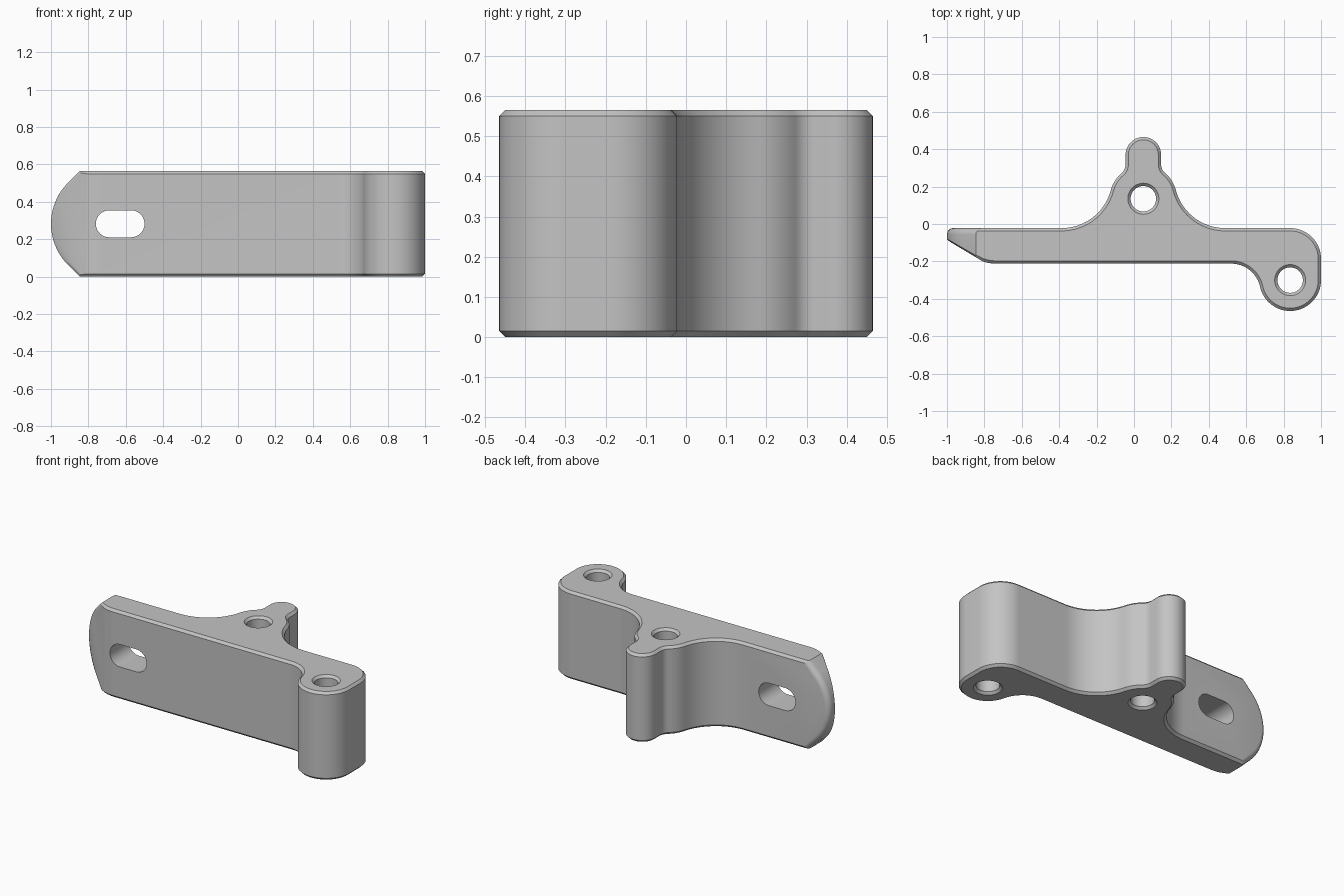
import bpy
import bmesh
from math import cos, sin, radians, atan2, degrees, sqrt, tan
from mathutils import Vector

if "Cube" in bpy.data.objects:
    bpy.data.objects.remove(bpy.data.objects["Cube"])

HEIGHT = 0.565
MID = HEIGHT / 2
CHAMFER = 0.015
FRONT, BACK = -0.212, -0.022


def arc(cx, cy, r, start, end, step=5):
    """Points on an arc, angles in degrees, either direction."""
    n = max(2, round(abs(end - start) / step))
    angles = [radians(start + (end - start) * i / n) for i in range(n + 1)]
    return [(cx + r * cos(a), cy + r * sin(a)) for a in angles]


def tidy(points):
    """Drop points that repeat the one before."""
    return [p for i, p in enumerate(points)
            if (Vector(p) - Vector(points[i - 1])).length > 1e-4]


def make_object(name, bm):
    bmesh.ops.recalc_face_normals(bm, faces=bm.faces)
    mesh = bpy.data.meshes.new(name)
    bm.to_mesh(mesh)
    bm.free()
    obj = bpy.data.objects.new(name, mesh)
    bpy.context.collection.objects.link(obj)
    return obj


def prism(points, low, high, axis="Z"):
    """Extrude an outline along Z, or an (x, z) outline along Y."""
    bm = bmesh.new()

    def place(p, d):
        return (p[0], p[1], d) if axis == "Z" else (p[0], d, p[1])
    rings = [[bm.verts.new(place(p, d)) for p in tidy(points)] for d in (low, high)]
    caps = [bm.faces.new(ring) for ring in rings]
    n = len(rings[0])
    for i in range(n):
        j = (i + 1) % n
        bm.faces.new((rings[0][i], rings[0][j], rings[1][j], rings[1][i]))
    bmesh.ops.recalc_face_normals(bm, faces=bm.faces)
    return bm, caps


def bevel_rim(bm, edges, offset, segments=1):
    bmesh.ops.bevel(bm, geom=edges, offset=offset, offset_type='OFFSET',
                    segments=segments, profile=0.5, affect='EDGES')


def cut(target, cutter):
    """Subtract a cutter, then remove it."""
    mod = target.modifiers.new("cut", 'BOOLEAN')
    mod.operation = 'DIFFERENCE'
    mod.solver = 'EXACT'
    mod.object = cutter
    bpy.context.view_layer.objects.active = target
    bpy.ops.object.modifier_apply(modifier=mod.name)
    bpy.data.objects.remove(cutter)


# Round bosses: centre and radius
END_X, END_Y, END_R = 0.835, -0.30, 0.165
HUB_X, HUB_Y, HUB_R = 0.05, 0.135, 0.18

# Fillet between the front wall and the end boss
fx = 0.52
dx, dy = END_X - fx, END_Y - FRONT
fr = (dx * dx + dy * dy - END_R ** 2) / (2 * (END_R - dy))
f_angle = degrees(atan2(dy + fr, dx))

# Right half of the hub, tip and large fillet, from the back wall upward
big = 0.272
big_x = HUB_X + sqrt((big + HUB_R) ** 2 - (BACK + big - HUB_Y) ** 2)
b_angle = degrees(atan2(BACK + big - HUB_Y, big_x - HUB_X))
tip_r, tip_y, neck = 0.095, 0.37, 0.06
neck_dy = sqrt((HUB_R + neck) ** 2 - (tip_r + neck) ** 2)
n_angle = degrees(atan2(neck_dy, tip_r + neck))
hub = (arc(big_x, BACK + big, big, 270, 180 + b_angle)
       + arc(HUB_X, HUB_Y, HUB_R, b_angle, n_angle)
       + arc(HUB_X + tip_r + neck, HUB_Y + neck_dy, neck, 180 + n_angle, 180, 8)
       + arc(HUB_X, tip_y, tip_r, 0, 90))
hub += [(2 * HUB_X - x, y) for x, y in reversed(hub)]

# Plan outline of the whole bracket, with a sloped front at the thin end
bend_x, bend_r = -0.74, 0.2
slope_start = (bend_x - bend_r * sin(radians(30)),
               FRONT + bend_r - bend_r * cos(radians(30)))


def slope_y(x):
    return slope_start[1] - (x - slope_start[0]) * tan(radians(30))


outline = ([(-1.05, BACK), (-1.05, slope_y(-1.05))]
           + arc(bend_x, FRONT + bend_r, bend_r, 240, 270)
           + arc(fx, FRONT - fr, fr, 90, f_angle)
           + arc(END_X, END_Y, END_R, 180 + f_angle, 360)
           + arc(END_X, BACK - END_R, END_R, 0, 90)
           + hub)
bm, caps = prism(outline, 0, HEIGHT)
bevel_rim(bm, [e for c in caps for e in c.edges], CHAMFER)
bracket = make_object("bracket", bm)

# Rounded nose at the thin end: a block with the nose shape taken out of it
nose_r = 0.31
reach = 0.7 - MID
diag_x = -1 + nose_r - nose_r * sqrt(2) + reach
nose = ([(-0.5, MID + reach), (diag_x, MID + reach)]
        + arc(-1 + nose_r, MID, nose_r, 135, 225)
        + [(diag_x, MID - reach), (-0.5, MID - reach)])
bm, (front_cap, back_cap) = prism(nose, -0.3, BACK + 0.0005, "Y")
for v in front_cap.verts:
    v.co.y = slope_y(v.co.x) + 0.0008
back_edges = list(back_cap.edges)
bevel_rim(bm, list(front_cap.edges), 0.012)
bevel_rim(bm, [e for e in back_edges if e.is_valid], 0.035, 5)
nose_form = make_object("nose_form", bm)
bm, _ = prism([(-1.2, -0.1), (-0.62, -0.1), (-0.62, 0.66), (-1.2, 0.66)], -0.5, 0.2, "Y")
nose_cutter = make_object("nose_cutter", bm)
cut(nose_cutter, nose_form)
cut(bracket, nose_cutter)

# Countersunk vertical holes through both bosses
HOLE_R = 0.068
for x, y in ((HUB_X, HUB_Y), (END_X, END_Y)):
    bm = bmesh.new()
    profile = [(HOLE_R + 2 * CHAMFER, -CHAMFER), (HOLE_R, CHAMFER),
               (HOLE_R, HEIGHT - CHAMFER), (HOLE_R + 2 * CHAMFER, HEIGHT + CHAMFER)]
    rings = [[bm.verts.new((px, py, z)) for px, py in arc(x, y, r, 0, 360)[:-1]]
             for r, z in profile]
    bm.faces.new(rings[0])
    bm.faces.new(rings[-1])
    for low, high in zip(rings, rings[1:]):
        for i in range(len(low)):
            bm.faces.new((low[i - 1], low[i], high[i], high[i - 1]))
    cut(bracket, make_object("hole_cutter", bm))

# Horizontal slot through the thin end
slot_r = 0.072
slot = arc(-0.572, MID, slot_r, -90, 90) + arc(-0.688, MID, slot_r, 90, 270)
bm, _ = prism(slot, -0.5, 0.2, "Y")
cut(bracket, make_object("slot_cutter", bm))

# Colour and shading
grey = bpy.data.materials.new("plain grey")
grey.use_nodes = True
colour = (0.55, 0.55, 0.55, 1)
grey.diffuse_color = colour
grey.node_tree.nodes["Principled BSDF"].inputs["Base Color"].default_value = colour
bracket.data.materials.clear()
bracket.data.materials.append(grey)
for face in bracket.data.polygons:
    face.material_index = 0
bpy.ops.object.select_all(action='DESELECT')
bracket.select_set(True)
bpy.context.view_layer.objects.active = bracket
bpy.ops.object.shade_smooth_by_angle(angle=radians(22))
